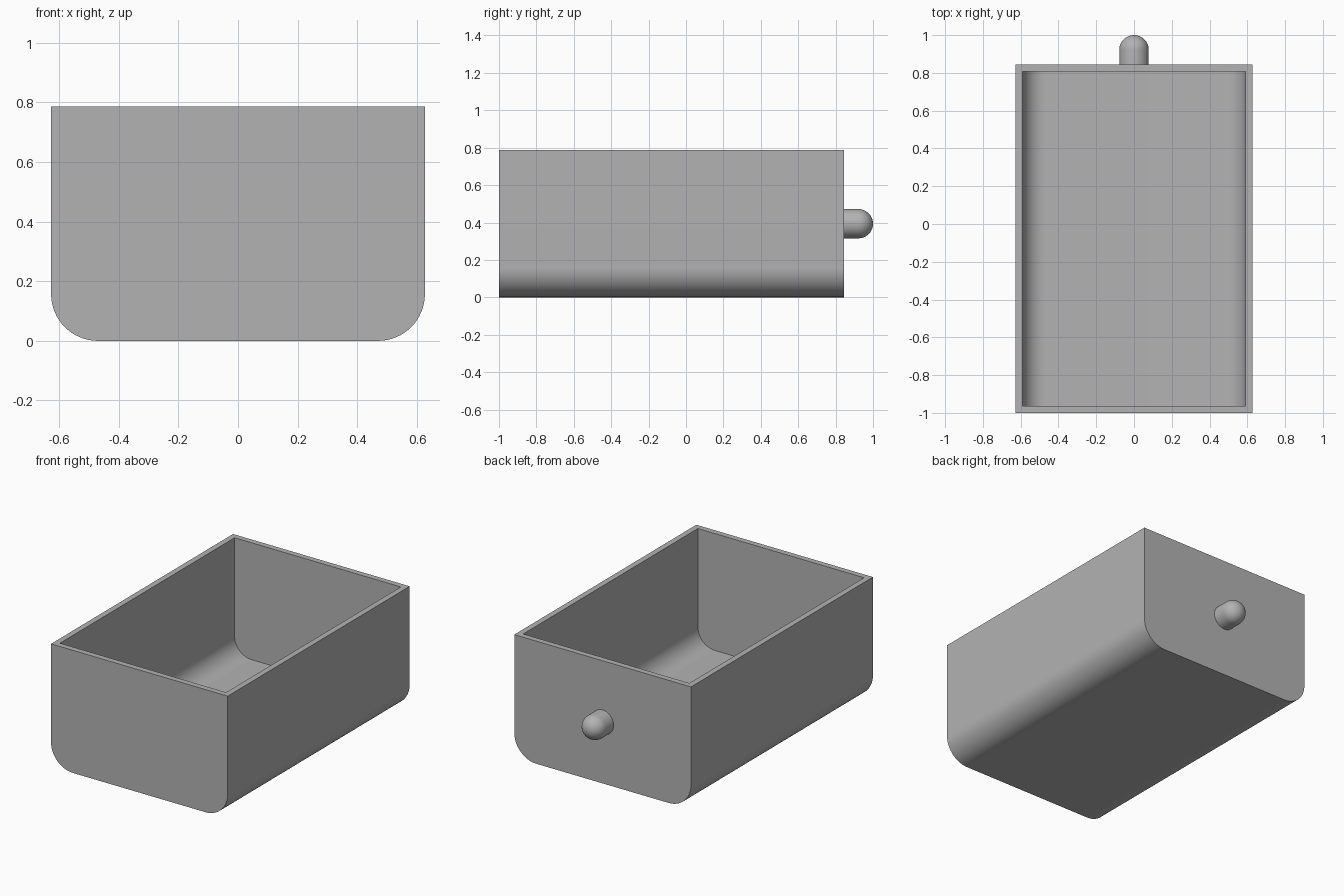
import bpy
import bmesh
from math import sin, cos, pi, radians

cube = bpy.data.objects.get("Cube")
if cube:
    bpy.data.objects.remove(cube, do_unlink=True)

HALF_W, HEIGHT, RADIUS, WALL = 0.627, 0.787, 0.157, 0.037
FRONT, BACK = -1.0, 0.845
KNOB_R = 0.078

grey = bpy.data.materials.new("plain grey")
grey.use_nodes = True
grey.diffuse_color = (0.45, 0.45, 0.45, 1)
grey.node_tree.nodes["Principled BSDF"].inputs["Base Color"].default_value = grey.diffuse_color


def finish(name, bm):
    bmesh.ops.recalc_face_normals(bm, faces=bm.faces)
    mesh = bpy.data.meshes.new(name)
    bm.to_mesh(mesh)
    bm.free()
    mesh.materials.append(grey)
    obj = bpy.data.objects.new(name, mesh)
    bpy.context.collection.objects.link(obj)
    bpy.ops.object.select_all(action="DESELECT")
    obj.select_set(True)
    bpy.context.view_layer.objects.active = obj
    bpy.ops.object.shade_smooth_by_angle(angle=radians(30))
    return obj


def u_profile(inset, steps=16):
    """Half-section with a rounded lower corner, mirrored into a U."""
    r = RADIUS - inset
    cx = HALF_W - RADIUS
    right = [(HALF_W - inset, HEIGHT)]
    for i in range(steps + 1):
        a = pi / 2 * i / steps
        right.append((cx + r * cos(a), RADIUS - r * sin(a)))
    return right + [(-x, z) for x, z in reversed(right)]


# Open tray: outer and inner U-shaped skins joined by a flat rim
bm = bmesh.new()


def skin(inset):
    ends = [[bm.verts.new((x, y, z)) for x, z in u_profile(inset)]
            for y in (FRONT + inset, BACK - inset)]
    a, b = ends
    for i in range(len(a) - 1):
        bm.faces.new((a[i], a[i + 1], b[i + 1], b[i]))
    for end in ends:
        bm.faces.new(end)
    return [a[0], a[-1], b[-1], b[0]]


outer, inner = skin(0), skin(WALL)
for i in range(4):
    j = (i + 1) % 4
    bm.faces.new((outer[i], outer[j], inner[j], inner[i]))
finish("tray", bm)

# Round-ended knob on the back, spun from its profile
bm = bmesh.new()
z_mid = HEIGHT / 2
y_dome = 1 - KNOB_R
path = [(0, BACK - WALL / 2), (KNOB_R, BACK - WALL / 2)]
path += [(KNOB_R * cos(pi / 2 * i / 12), y_dome + KNOB_R * sin(pi / 2 * i / 12))
         for i in range(13)]
verts = [bm.verts.new((r, y, z_mid)) for r, y in path]
edges = [bm.edges.new(pair) for pair in zip(verts, verts[1:])]
bmesh.ops.spin(bm, geom=verts + edges, cent=(0, 0, z_mid), axis=(0, 1, 0),
               angle=2 * pi, steps=40)
bmesh.ops.remove_doubles(bm, verts=bm.verts, dist=0.0001)
finish("back_knob", bm)
